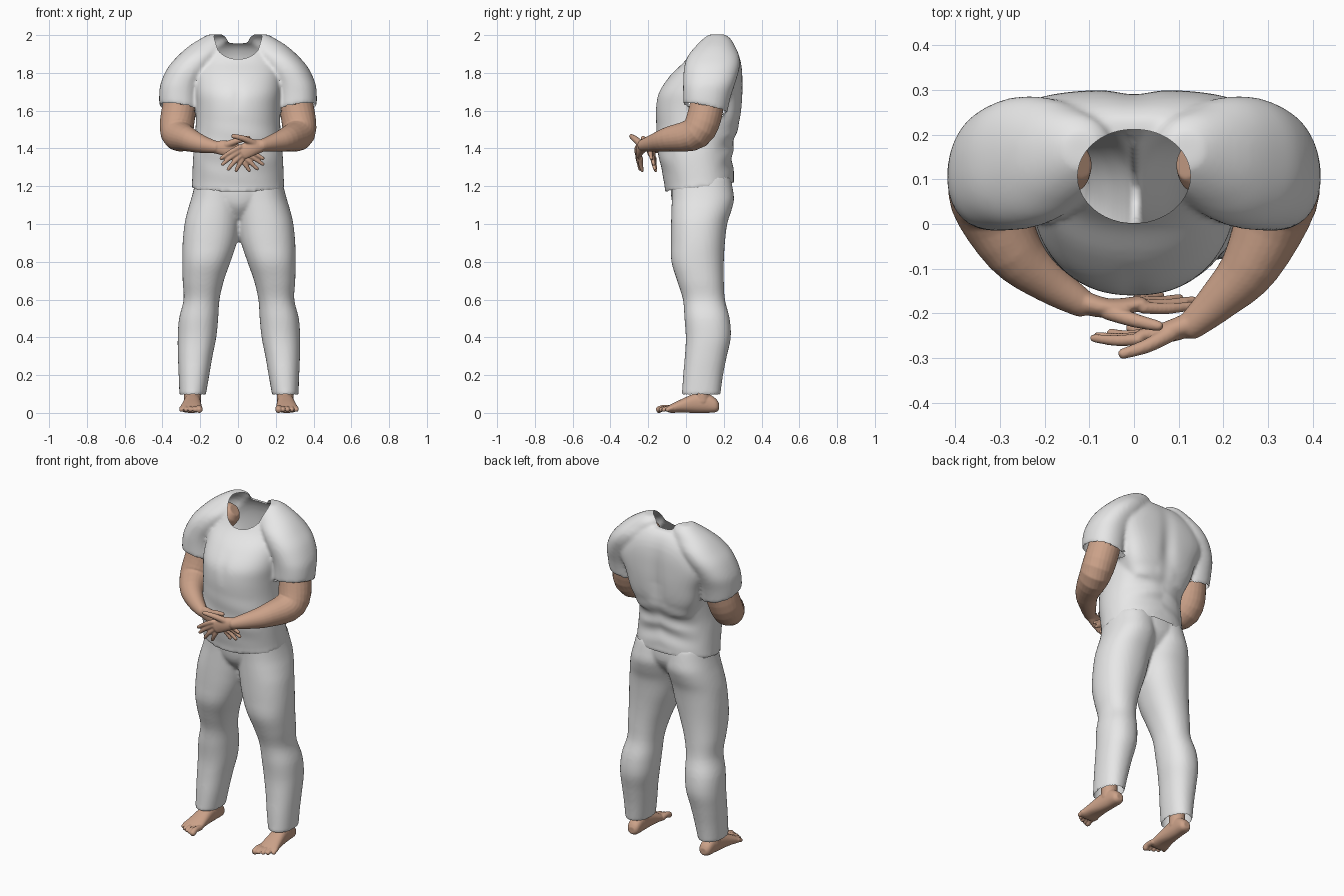
import bpy, bmesh, math
from mathutils import Vector

if "Cube" in bpy.data.objects:
    bpy.data.objects.remove(bpy.data.objects["Cube"])


def material(name, rgb):
    m = bpy.data.materials.new(name)
    m.diffuse_color = (*rgb, 1)
    m.use_nodes = True
    m.node_tree.nodes["Principled BSDF"].inputs["Base Color"].default_value = m.diffuse_color
    return m


CLOTH = material("light grey cloth", (0.8, 0.8, 0.8))
SKIN = material("skin", (0.6, 0.36, 0.25))


def spline(rows, k=4):
    """Catmull-Rom resampling of equal-length number rows."""
    out = []
    for i in range(len(rows) - 1):
        p0, p1 = rows[max(i - 1, 0)], rows[i]
        p2, p3 = rows[i + 1], rows[min(i + 2, len(rows) - 1)]
        for j in range(k):
            t = j / k
            out.append([0.5 * (2 * b + (c - a) * t + (2 * a - 5 * b + 4 * c - d) * t * t
                               + (3 * b - a - 3 * c + d) * t ** 3)
                        for a, b, c, d in zip(p0, p1, p2, p3)])
    return out + [list(rows[-1])]


def loft(bm, rings, n=40, e=2.0):
    """Skin closed rings given as (centre, half axis A, half axis B)."""
    loops = []
    for c, a, b in rings:
        loop = []
        for i in range(n):
            t = 2 * math.pi * i / n
            u, v = math.cos(t), math.sin(t)
            u = math.copysign(abs(u) ** (2 / e), u)
            v = math.copysign(abs(v) ** (2 / e), v)
            loop.append(bm.verts.new(c + a * u + b * v))
        loops.append(loop)
    for p, q in zip(loops, loops[1:]):
        for i in range(n):
            j = (i + 1) % n
            bm.faces.new((p[i], p[j], q[j], q[i]))
    bm.faces.new(loops[0][::-1])
    bm.faces.new(loops[-1])


def stack(bm, rows, e=2.2):
    """Horizontal rings: z, x min, x max, y min, y max, tilt x, tilt y."""
    rings = []
    for z, x0, x1, y0, y1, tx, ty in spline(rows):
        rx, ry = (x1 - x0) / 2, (y1 - y0) / 2
        rings.append((Vector(((x0 + x1) / 2, (y0 + y1) / 2, z)),
                      Vector((rx, 0, tx * rx)), Vector((0, ry, ty * ry))))
    loft(bm, rings, 56, e)


def tube(bm, rows, ref):
    """Rounded tube along points: x, y, z, radius across, radius along ref."""
    rows = spline([r if len(r) == 5 else (*r, r[3]) for r in rows])
    pts = [Vector(r[:3]) for r in rows]
    rings = []
    for i, r in enumerate(rows):
        t = (pts[min(i + 1, len(pts) - 1)] - pts[max(i - 1, 0)]).normalized()
        a = t.cross(Vector(ref)).normalized()
        b = a.cross(t)
        ring = (pts[i], a * r[3], b * r[4])
        ends = [(pts[i] + t * s * r[4] * h, a * r[3] * w, b * r[4] * w)
                for s in (-1, 1) for h, w in ((0.5, 0.86), (0.85, 0.5))]
        if i == 0:
            rings += [ends[1], ends[0]]
        rings.append(ring)
        if i == len(rows) - 1:
            rings += [ends[2], ends[3]]
    loft(bm, rings, 24)


def apply(ob, kind, **settings):
    m = ob.modifiers.new(kind, kind)
    for k, v in settings.items():
        setattr(m, k, v)
    bpy.context.view_layer.objects.active = ob
    bpy.ops.object.modifier_apply(modifier=m.name)


def fuse(name, bm, voxel, smooth):
    """Merge the overlapping volumes into one soft skin."""
    bmesh.ops.recalc_face_normals(bm, faces=bm.faces)
    me = bpy.data.meshes.new(name)
    bm.to_mesh(me)
    bm.free()
    ob = bpy.data.objects.new(name, me)
    bpy.context.collection.objects.link(ob)
    apply(ob, 'REMESH', mode='VOXEL', voxel_size=voxel)
    apply(ob, 'SMOOTH', factor=0.5, iterations=smooth)
    return ob


def finish(ob, mat, drop=None, move=None):
    """Open holes, shape folds, then colour and shade."""
    bm = bmesh.new()
    bm.from_mesh(ob.data)
    bm.normal_update()
    if drop:
        dead = [f for f in bm.faces if drop(f.calc_center_median(), f.normal)]
        bmesh.ops.delete(bm, geom=dead, context='FACES')
    if move:
        for v in bm.verts:
            v.co.y += move(v.co)
    bm.to_mesh(ob.data)
    bm.free()
    ob.data.materials.clear()
    ob.data.materials.append(mat)
    ob.data.shade_smooth()


# Shirt: torso, broad upper back and two short sleeves
bm = bmesh.new()
torso = [(1.19, .247, -.112, .258, .12), (1.23, .243, -.115, .254, .09), (1.35, .238, -.142, .246, 0),
         (1.43, .23, -.152, .256, 0), (1.52, .224, -.157, .285, 0), (1.62, .224, -.16, .296, 0),
         (1.70, .23, -.144, .298, 0), (1.79, .23, -.08, .296, 0), (1.86, .22, -.008, .286, 0),
         (1.92, .19, .035, .262, 0), (1.955, .14, .07, .23, 0)]
stack(bm, [(z, -r, r, f, b, 0, t) for z, r, f, b, t in torso])
back = [(1.46, .18, .05, .262), (1.56, .222, .06, .288), (1.66, .25, .06, .299), (1.76, .295, .06, .3),
        (1.83, .285, .05, .296), (1.885, .245, .05, .284), (1.93, .19, .06, .262), (1.957, .15, .09, .235)]
stack(bm, [(z, -r, r, f, b, 0, 0) for z, r, f, b in back], 3.0)
sleeve = [(1.608, .205, .417, -.015, .217, .17, -.22), (1.68, .202, .417, -.015, .235, .08, -.1),
          (1.75, .185, .408, -.015, .262, 0, 0), (1.83, .133, .37, -.01, .284, 0, 0),
          (1.89, .095, .318, .01, .282, 0, 0), (1.94, .06, .262, .05, .26, 0, 0),
          (1.98, .05, .2, .09, .237, 0, 0), (2.004, .08, .155, .125, .205, 0, 0)]
stack(bm, sleeve)
stack(bm, [(z, -x1, -x0, y0, y1, -tx, ty) for z, x0, x1, y0, y1, tx, ty in sleeve])
shirt = fuse("shirt", bm, 0.01, 8)

# Neck opening
bm = bmesh.new()
loft(bm, [(Vector((0, .107, z)), Vector((.126, 0, 0)), Vector((0, .105, 0))) for z in (1.77, 2.1)], 64)
bmesh.ops.recalc_face_normals(bm, faces=bm.faces)
me = bpy.data.meshes.new("neck_cutter")
bm.to_mesh(me)
bm.free()
cutter = bpy.data.objects.new("neck_cutter", me)
cutter.hide_render = True
bpy.context.collection.objects.link(cutter)
apply(shirt, 'BOOLEAN', operation='DIFFERENCE', solver='EXACT', object=cutter)
bpy.data.objects.remove(cutter)


def shirt_holes(c, n):
    neck = (c.x / .126) ** 2 + ((c.y - .107) / .105) ** 2 < 1.004 and c.z > 1.74
    hem = c.z < 1.23 and n.z < -.6
    cuff = abs(c.x) > .2 and 1.5 < c.z < 1.68 and n.z < -.7
    return neck or hem or cuff


def shirt_folds(c):
    low = max(0, 1 - abs(c.z - 1.38) / .17)
    if c.y > .15:  # spine groove and waist creases
        k = min(1, (c.y - .15) / .08)
        spine = max(0, 1 - abs(c.z - 1.65) / .32)
        return k * (-.016 * spine * math.exp(-(c.x / .045) ** 2)
                    + .006 * low * math.sin(55 * c.z + 14 * abs(c.x)))
    if c.y < -.04 and abs(c.x) < .2:  # chest line and soft belly creases
        k = min(1, (-.04 - c.y) / .06)
        chest = max(0, 1 - abs(c.z - 1.68) / .1)
        return k * (.006 * chest * math.exp(-(c.x / .03) ** 2) + .003 * low * math.sin(45 * c.z + 10 * c.x))
    return 0


finish(shirt, CLOTH, shirt_holes, shirt_folds)

# Trousers: two legs and the hips
bm = bmesh.new()
leg = [(1.25, -.02, .226, -.075, .235), (1.19, -.02, .238, -.075, .247), (1.13, -.02, .254, -.075, .254),
       (1.07, -.015, .272, -.077, .24), (1.0, -.006, .288, -.079, .218), (.9, .012, .298, -.08, .206),
       (.8, .045, .30, -.077, .2), (.7, .08, .298, -.047, .2), (.6, .103, .293, -.016, .206),
       (.5, .11, .317, -.008, .231), (.4, .12, .324, -.001, .237), (.3, .14, .323, -.006, .216),
       (.2, .157, .319, -.015, .196), (.092, .176, .315, -.022, .181)]
for s in (-1, 1):
    stack(bm, [(z, .005 + min(s * a, s * b), .005 + max(s * a, s * b), f, k, 0, 0) for z, a, b, f, k in leg])
stack(bm, [(z, -r, r, f, k, 0, 0) for z, r, f, k in
           ((1.25, .21, -.08, .24), (1.16, .2, -.08, .24), (1.09, .13, -.065, .2), (1.03, .05, -.02, .14))])
trousers = fuse("trousers", bm, 0.01, 4)
finish(trousers, CLOTH, lambda c, n: (c.z < .13 and n.z < -.6) or (c.z > 1.21 and n.z > .6))

# Arms with hands: arm path, palm path, thumb path, finger base and tip pairs
ARMS = {
    "left_arm": (
        1, [(.262, -.09, 1.45, .066), (.19, -.17, 1.43, .047), (.13, -.225, 1.417, .033)],
        [(.14, -.218, 1.417, .031, .028), (.08, -.24, 1.405, .042, .024), (.025, -.25, 1.38, .041, .017)],
        [(.09, -.24, 1.425, .019), (.03, -.272, 1.452, .016), (-.025, -.29, 1.465, .012)],
        [(.01, -.258, 1.408, -.09, -.255, 1.347), (.01, -.254, 1.386, -.082, -.25, 1.316),
         (.016, -.248, 1.364, -.052, -.243, 1.29), (.028, -.24, 1.348, -.01, -.232, 1.283)]),
    "right_arm": (
        -1, [(-.268, -.06, 1.45, .066), (-.19, -.13, 1.422, .047), (-.12, -.175, 1.407, .033)],
        [(-.13, -.17, 1.407, .031, .028), (-.06, -.188, 1.4, .042, .022), (.01, -.178, 1.378, .041, .017)],
        [(-.06, -.195, 1.42, .019), (.0, -.215, 1.442, .016), (.055, -.228, 1.455, .012)],
        [(.02, -.187, 1.405, .132, -.183, 1.347), (.02, -.181, 1.384, .132, -.17, 1.316),
         (.018, -.174, 1.362, .102, -.165, 1.292), (.01, -.168, 1.347, .06, -.16, 1.283)]),
}
for name, (s, forearm, palm, thumb, fingers) in ARMS.items():
    bm = bmesh.new()
    upper = [(s * .162, .13, 1.868, .07), (s * .28, .115, 1.755, .08), (s * .312, .107, 1.61, .091),
             (s * .322, .052, 1.483, .088)]
    tube(bm, upper + forearm, (s * .75, -.6, 0))
    tube(bm, palm, (0, 1, 0))
    tube(bm, thumb, (0, 0, 1))
    for x, y, z, u, v, w in fingers:
        tube(bm, [(x, y, z, .0135), ((x + u) / 2, (y + v) / 2 - .004, (z + w) / 2 + .004, .0125),
                  (u, v, w, .0095)], (0, 1, 0))
    finish(fuse(name, bm, 0.005, 3), SKIN)

# Bare feet with toes and ankles
for s, name in ((-1, "right_foot"), (1, "left_foot")):
    bm = bmesh.new()
    rings = [(.174, .242, .02, .016, .052), (.155, .242, .036, .003, .078), (.10, .244, .041, 0, .108),
             (.04, .247, .045, 0, .1), (-.03, .251, .053, .002, .07), (-.075, .255, .058, 0, .048),
             (-.1, .258, .052, .005, .034)]
    loft(bm, [(Vector((.005 + s * x, y, (a + b) / 2)), Vector((s * w, 0, 0)), Vector((0, 0, (b - a) / 2)))
              for y, x, w, a, b in spline(rings)], 32, 2.3)
    tube(bm, [(.005 + s * .245, .085, z, .045) for z in (.06, .12, .2)], (0, 1, 0))
    for i in range(5):
        x, tip, r = .21 + .0235 * i, -.143 + .0028 * i * i, .017 if i == 0 else .0115
        tube(bm, [(.005 + s * x, -.075, .024, r), (.005 + s * x, tip + .025, .027, r * .95),
                  (.005 + s * x, tip, .017, r * 1.05)], (0, 0, 1))
    finish(fuse(name, bm, 0.004, 2), SKIN)
